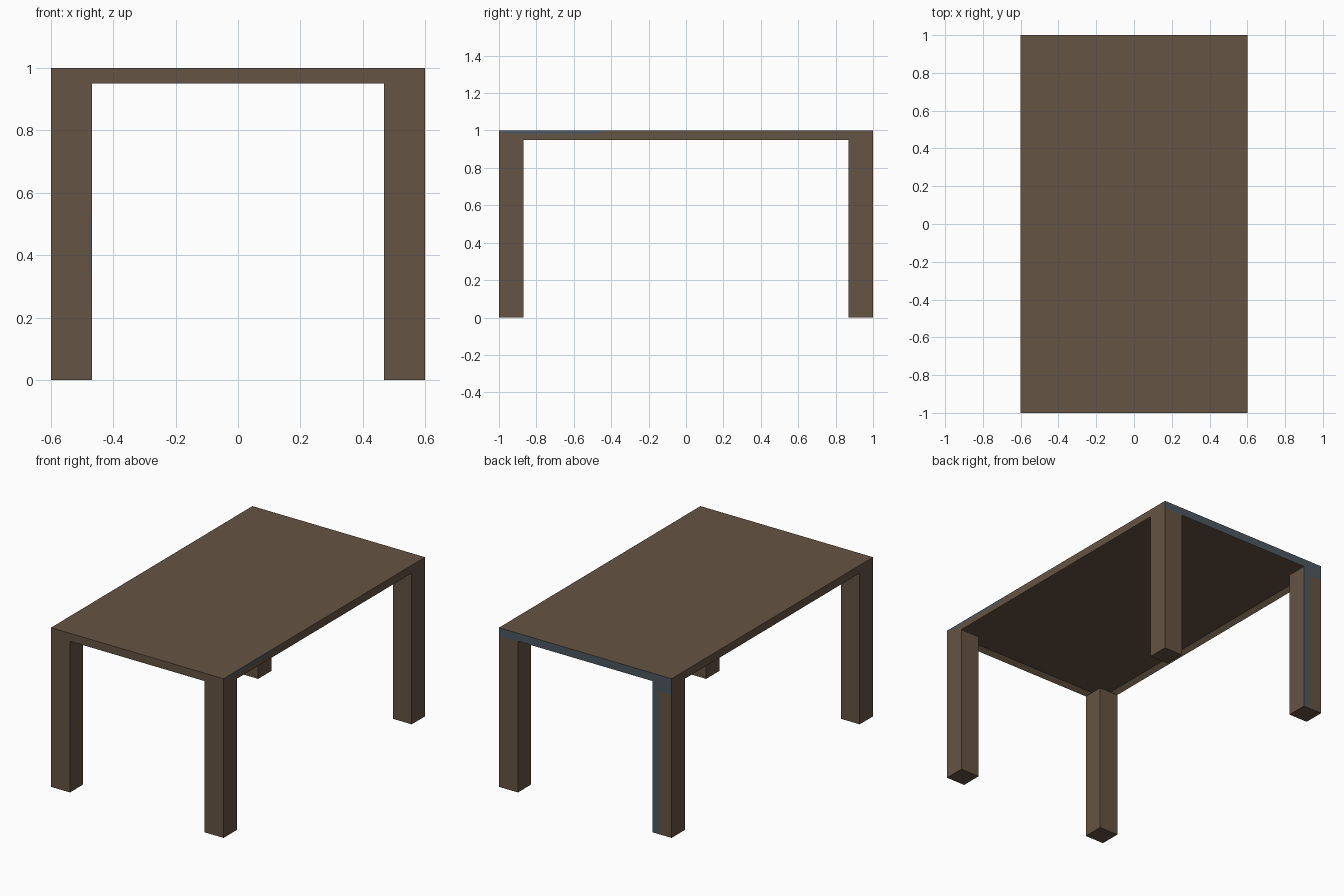
import bpy
import bmesh
from mathutils import Vector

WIDTH, LENGTH, HEIGHT = 1.2, 2.0, 1.0
SLAB = 0.05      # tabletop thickness
LEG = 0.132      # square leg section
RIM, RECESS = 0.035, 0.025

cube = bpy.data.objects.get("Cube")
if cube:
    bpy.data.objects.remove(cube, do_unlink=True)


def make_material(name, rgb):
    mat = bpy.data.materials.new(name)
    mat.use_nodes = True
    colour = (*rgb, 1)
    mat.diffuse_color = colour
    bsdf = mat.node_tree.nodes["Principled BSDF"]
    bsdf.inputs["Base Color"].default_value = colour
    bsdf.inputs["Roughness"].default_value = 0.8
    return mat


brown = make_material("brown wood", (0.13, 0.087, 0.055))
slate = make_material("slate blue", (0.075, 0.098, 0.115))


def box(size, centre):
    bm = bmesh.new()
    bmesh.ops.create_cube(bm, size=1)
    bmesh.ops.scale(bm, vec=size, verts=bm.verts)
    bmesh.ops.translate(bm, vec=centre, verts=bm.verts)
    return bm


def finish(bm, name, is_slate=lambda face: False):
    bm.normal_update()
    for face in bm.faces:
        face.material_index = int(is_slate(face))
    mesh = bpy.data.meshes.new(name)
    bm.to_mesh(mesh)
    bm.free()
    mesh.materials.append(brown)
    mesh.materials.append(slate)
    obj = bpy.data.objects.new(name, mesh)
    bpy.context.collection.objects.link(obj)
    return obj


def facing_back(face):
    return face.normal.y > 0.9 and face.calc_center_median().y > LENGTH / 2 - 0.01


# Tabletop with a recessed underside and a slate back edge
bm = box((WIDTH, LENGTH, SLAB), (0, 0, HEIGHT - SLAB / 2))
bm.normal_update()
bottom = next(f for f in bm.faces if f.normal.z < -0.9)
bmesh.ops.inset_region(bm, faces=[bottom], thickness=RIM)
bmesh.ops.translate(bm, vec=(0, 0, RECESS), verts=bottom.verts)
finish(bm, "tabletop", facing_back)


# Four square legs, flush with the corners
def leg_stain(face):
    c = face.calc_center_median()
    return facing_back(face) and (c.x > -0.51 or c.z > 0.9)


leg_height = HEIGHT - SLAB
for sx, side in ((-1, "right"), (1, "left")):
    for sy, end in ((-1, "front"), (1, "back")):
        bm = box((LEG, LEG, leg_height),
                 (sx * (WIDTH - LEG) / 2, sy * (LENGTH - LEG) / 2, leg_height / 2))
        stained = sx < 0 < sy
        if stained:
            # Cut the slate border into the back face
            for point, normal in (((-0.51, 0, 0), (1, 0, 0)), ((0, 0, 0.9), (0, 0, 1))):
                bmesh.ops.bisect_plane(bm, geom=bm.verts[:] + bm.edges[:] + bm.faces[:],
                                       plane_co=point, plane_no=normal)
        finish(bm, f"{end}_{side}_leg", leg_stain if stained else lambda face: False)


# Thin tapered slate marks
def mark(name, corners, outward):
    bm = bmesh.new()
    face = bm.faces.new([bm.verts.new(c) for c in corners])
    face.normal_update()
    if face.normal.dot(Vector(outward)) < 0:
        face.normal_flip()
    finish(bm, name, lambda f: True)


x = WIDTH / 2 + 0.001
mark("side_edge_mark", [(x, -1, 0.999), (x, -0.95, 0.982), (x, -0.5, 0.982), (x, -0.4, 0.999)],
     (1, 0, 0))
y = -LENGTH / 2 - 0.001
mark("front_leg_mark", [(-0.469, y, 0.25), (-0.469, y, 0.6), (-0.477, y, 0.45)], (0, -1, 0))
